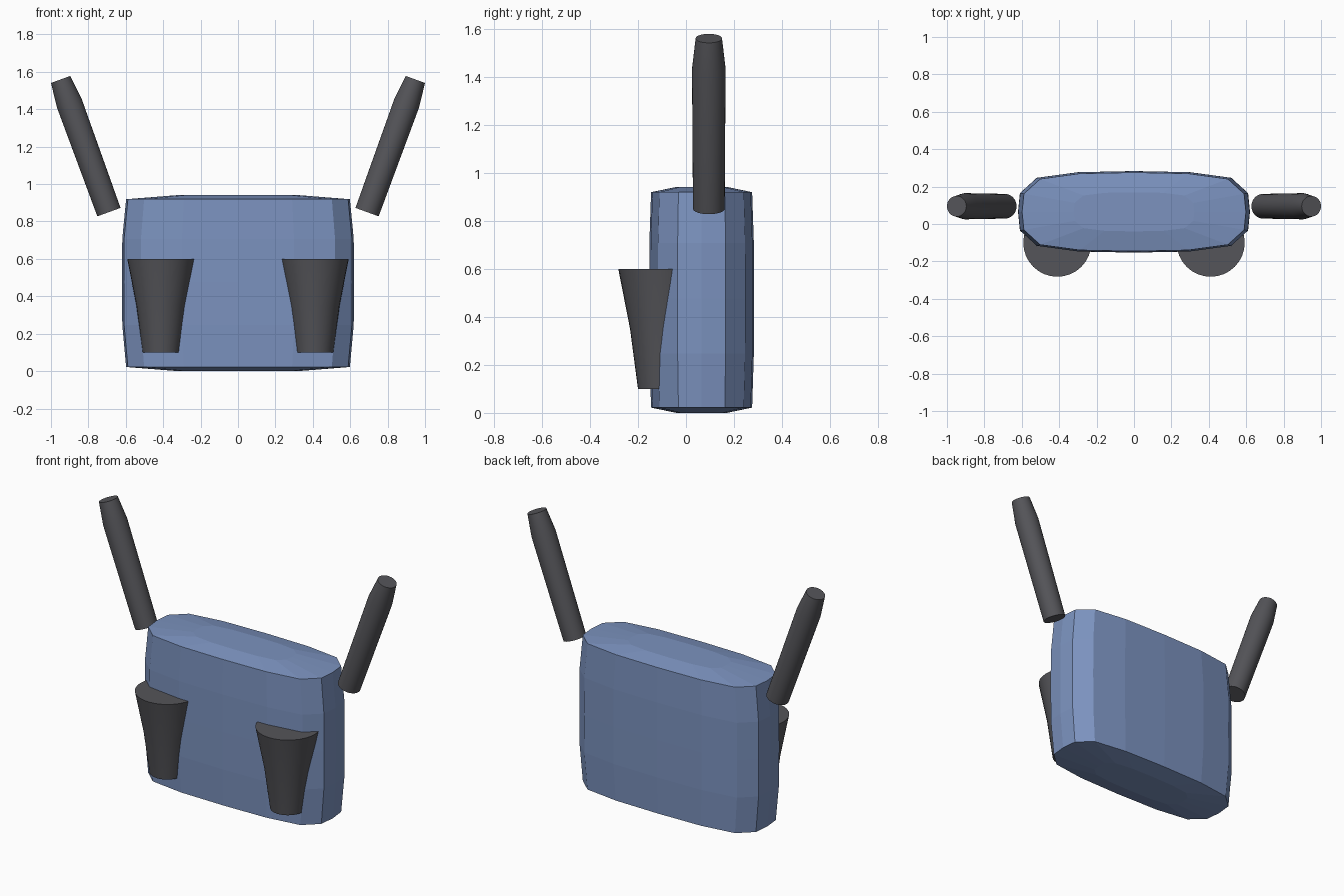
import bpy, bmesh, math
from mathutils import Matrix, Vector

if "Cube" in bpy.data.objects:
    bpy.data.objects.remove(bpy.data.objects["Cube"])


def material(name, color):
    m = bpy.data.materials.new(name)
    m.diffuse_color = (*color, 1)
    m.use_nodes = True
    m.node_tree.nodes["Principled BSDF"].inputs["Base Color"].default_value = m.diffuse_color
    return m


blue = material("blue_fabric", (0.20, 0.29, 0.52))
dark = material("dark_fabric", (0.09, 0.09, 0.10))


def loft(name, rings, mat, smooth=False):
    """Skin a stack of equal-length rings and close both ends."""
    bm = bmesh.new()
    vs = [[bm.verts.new(p) for p in ring] for ring in rings]
    n = len(vs[0])
    for a, b in zip(vs, vs[1:]):
        for i in range(n):
            j = (i + 1) % n
            bm.faces.new((a[i], a[j], b[j], b[i]))
    bm.faces.new(vs[0][::-1])
    bm.faces.new(vs[-1])
    bmesh.ops.recalc_face_normals(bm, faces=bm.faces)
    me = bpy.data.meshes.new(name)
    bm.to_mesh(me)
    bm.free()
    me.materials.append(mat)
    ob = bpy.data.objects.new(name, me)
    bpy.context.collection.objects.link(ob)
    if smooth:
        bpy.ops.object.select_all(action='DESELECT')
        ob.select_set(True)
        bpy.context.view_layer.objects.active = ob
        bpy.ops.object.shade_smooth_by_angle(angle=math.radians(40))
    return ob


def turned(name, profile, frame, mat):
    """Round part from (radius, height) pairs, placed by a matrix."""
    n = 32
    rings = [[frame @ Vector((r * math.cos(math.tau * i / n),
                              r * math.sin(math.tau * i / n), h))
              for i in range(n)] for r, h in profile]
    return loft(name, rings, mat, True)


# Bag body: bulging rounded box, quarter outline mirrored around its centre
CY = 0.065
quarter = [(0.62, 0), (0.61, 0.10), (0.52, 0.182), (0.30, 0.212), (0, 0.218)]
half = quarter + [(-x, y) for x, y in quarter[-2::-1]]
outline = half + [(x, -y) for x, y in half[-2:0:-1]]


def body_ring(sx, sy, z):
    return [(x * sx, CY + y * sy, z) for x, y in outline]


loft("bag_body", [
    body_ring(0.52, 0.48, 0.003),
    body_ring(0.965, 0.965, 0.025),
    body_ring(0.998, 0.998, 0.25),
    body_ring(1.0, 1.0, 0.48),
    body_ring(0.998, 0.998, 0.71),
    body_ring(0.965, 0.965, 0.922),
    body_ring(0.52, 0.48, 0.944)], blue)

for side, label in ((-1, "left"), (1, "right")):
    # Tapered front pockets, sunk into the body
    turned(label + "_pocket", [(0.10, 0.10), (0.133, 0.35), (0.182, 0.60)],
           Matrix.Translation((side * 0.41, -0.10, 0)), dark)
    # Straps leaning outward
    frame = (Matrix.Translation((side * 0.69, 0.095, 0.85))
             @ Matrix.Rotation(side * math.radians(20), 4, 'Y'))
    turned(label + "_strap", [(0.066, 0), (0.07, 0.62), (0.055, 0.755)],
           frame, dark)

# The lowest body ring rests on the ground
bpy.data.objects["bag_body"].location.z = -0.003
